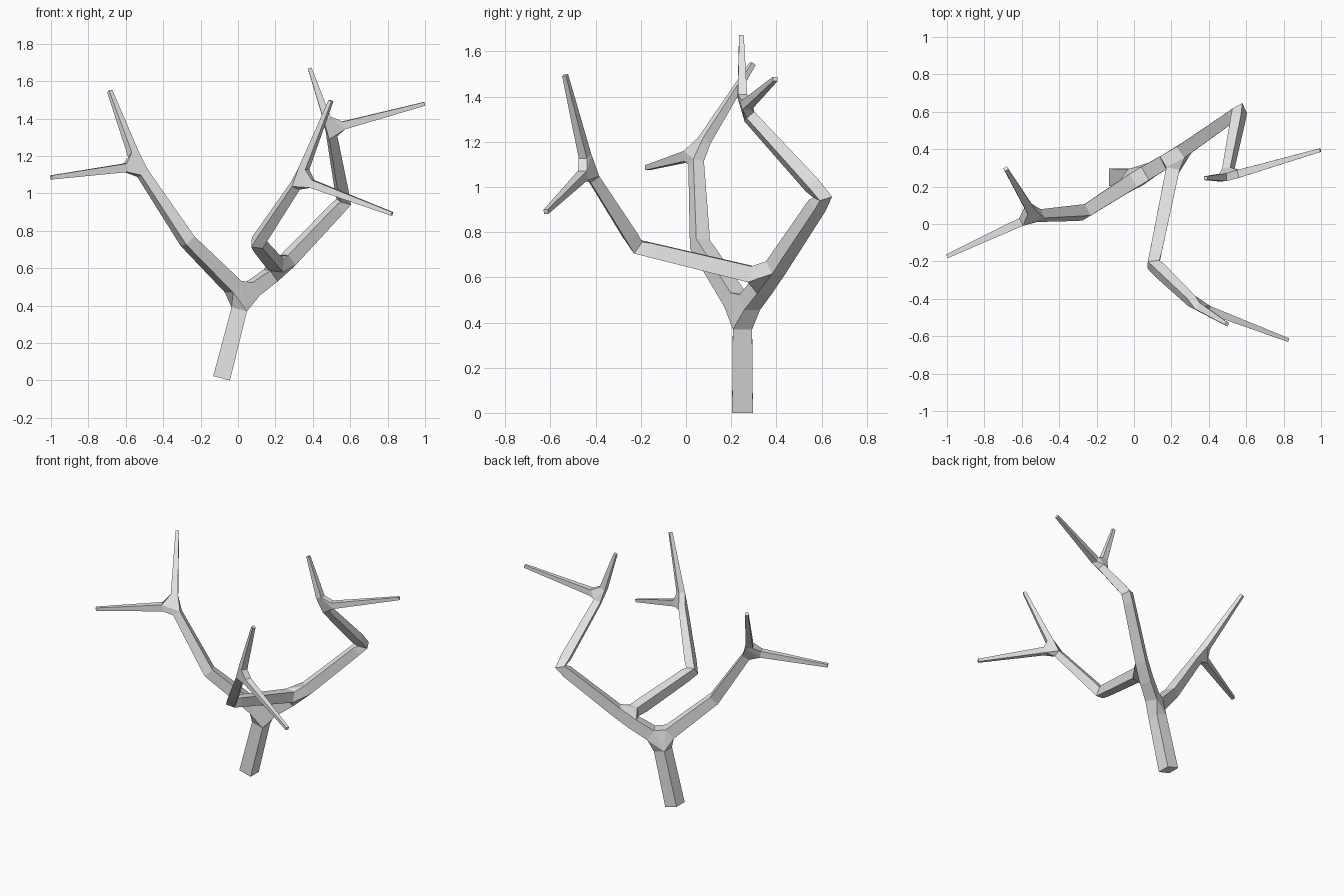
import bpy

cube = bpy.data.objects.get("Cube")
if cube:
    bpy.data.objects.remove(cube, do_unlink=True)

# Bark material
bark = bpy.data.materials.new("pale_grey")
bark.use_nodes = True
grey = (0.8, 0.8, 0.8, 1.0)
bark.diffuse_color = grey
bark.node_tree.nodes["Principled BSDF"].inputs["Base Color"].default_value = grey

# Skeleton joints: name, parent, position, half thickness
joints = [
    ("base", None, (-0.088, 0.25, 0.011), 0.046),
    ("trunk_fork", "base", (0.025, 0.25, 0.45), 0.042),
    # right limb
    ("right_elbow", "trunk_fork", (-0.27, 0.062, 0.745), 0.034),
    ("right_fork", "right_elbow", (-0.535, 0.043, 1.145), 0.025),
    ("right_twig_up", "right_fork", (-0.685, 0.295, 1.545), 0.011),
    ("right_twig_out", "right_fork", (-0.999, -0.172, 1.085), 0.011),
    # left limb
    ("limb_fork", "trunk_fork", (0.222, 0.365, 0.595), 0.037),
    ("left_elbow", "limb_fork", (0.565, 0.605, 0.955), 0.031),
    ("left_fork", "left_elbow", (0.495, 0.25, 1.345), 0.023),
    ("left_twig_up", "left_fork", (0.383, 0.245, 1.67), 0.010),
    ("left_twig_out", "left_fork", (0.996, 0.395, 1.478), 0.010),
    # front limb
    ("front_elbow", "limb_fork", (0.103, -0.215, 0.735), 0.031),
    ("front_fork", "front_elbow", (0.33, -0.432, 1.075), 0.023),
    ("front_twig_up", "front_fork", (0.497, -0.535, 1.495), 0.010),
    ("front_twig_out", "front_fork", (0.824, -0.62, 0.89), 0.010),
]
index = {joint[0]: i for i, joint in enumerate(joints)}
edges = [(index[parent], index[name]) for name, parent, _, _ in joints if parent]

mesh = bpy.data.meshes.new("bare_tree")
mesh.from_pydata([joint[2] for joint in joints], edges, [])
mesh.materials.append(bark)
tree = bpy.data.objects.new("bare_tree", mesh)
bpy.context.collection.objects.link(tree)

# Square-sectioned branches skinned over the skeleton
skin = tree.modifiers.new("branches", "SKIN")
skin.branch_smoothing = 0.0
skin.use_smooth_shade = False
for joint, vertex in zip(joints, mesh.skin_vertices[0].data):
    vertex.radius = (joint[3], joint[3])
    vertex.use_root = joint[1] is None
